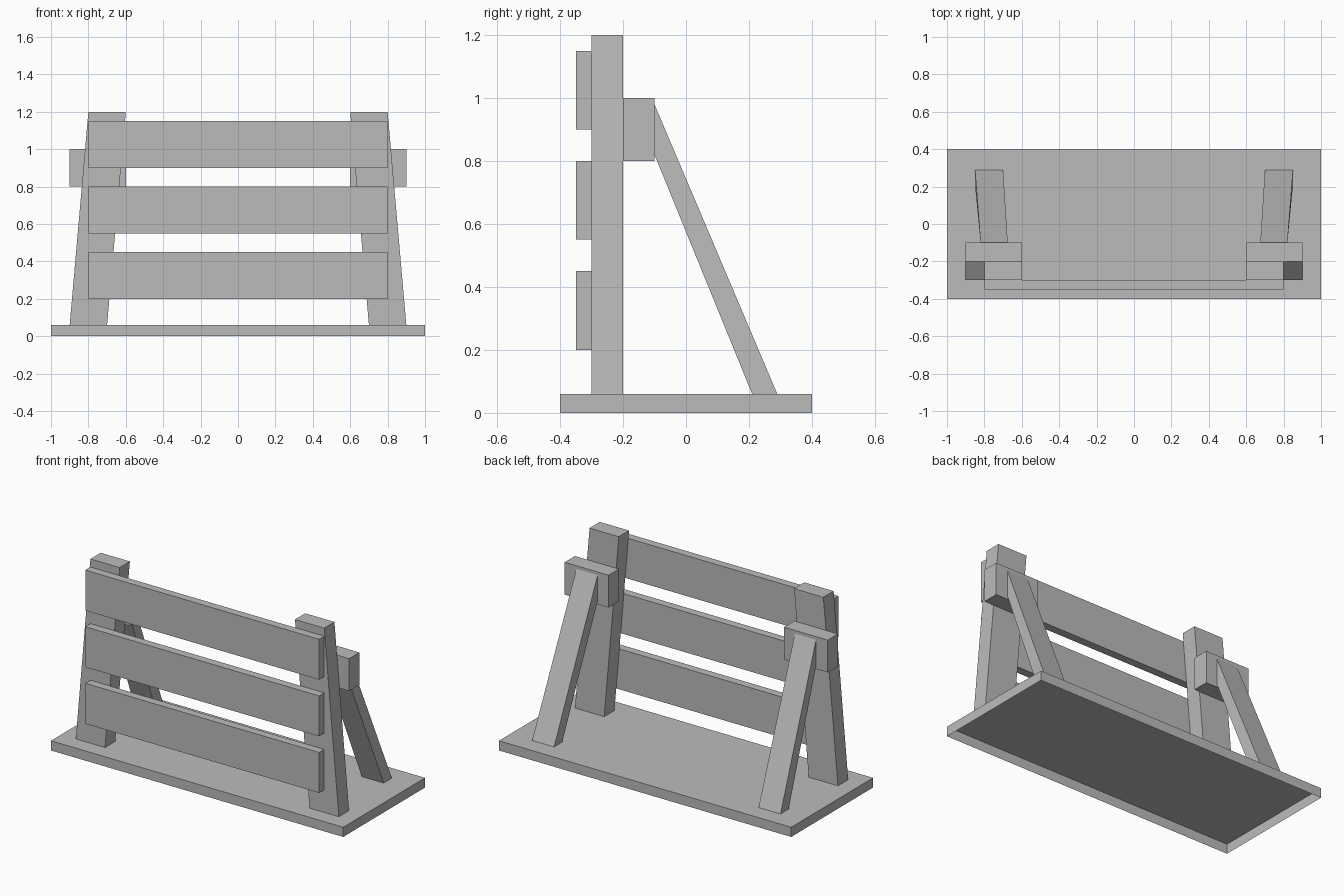
import bpy
import bmesh

cube = bpy.data.objects.get("Cube")
if cube:
    bpy.data.objects.remove(cube, do_unlink=True)

grey = bpy.data.materials.new("plain grey")
grey.use_nodes = True
grey.diffuse_color = (0.5, 0.5, 0.5, 1)
grey.node_tree.nodes["Principled BSDF"].inputs["Base Color"].default_value = (0.5, 0.5, 0.5, 1)


def loft(name, start, end, open_start=False):
    """Six-sided beam between two four-cornered ends."""
    bm = bmesh.new()
    a = [bm.verts.new(p) for p in start]
    b = [bm.verts.new(p) for p in end]
    for i in range(4):
        j = (i + 1) % 4
        bm.faces.new((a[i], a[j], b[j], b[i]))
    bm.faces.new(b)
    cap = bm.faces.new(a[::-1])
    bmesh.ops.recalc_face_normals(bm, faces=bm.faces)
    if open_start:
        bmesh.ops.delete(bm, geom=[cap], context='FACES_ONLY')
    mesh = bpy.data.meshes.new(name)
    bm.to_mesh(mesh)
    bm.free()
    mesh.materials.append(grey)
    obj = bpy.data.objects.new(name, mesh)
    bpy.context.collection.objects.link(obj)
    return obj


def rect(x0, x1, y0, y1, z):
    return [(x0, y0, z), (x1, y0, z), (x1, y1, z), (x0, y1, z)]


def box(name, x, y, z, open_bottom=False):
    return loft(name, rect(*x, *y, z[0]), rect(*x, *y, z[1]), open_bottom)


# Base plate, hollow underneath
TOP = 0.06
box("base", (-1, 1), (-0.4, 0.4), (0, TOP), open_bottom=True)

# Three horizontal boards
for label, z in (("lower", 0.2), ("middle", 0.55), ("upper", 0.9)):
    box(label + "_board", (-0.8, 0.8), (-0.35, -0.3), (z, z + 0.25))

# Leaning posts, blocks and rear braces on each side
for side, s in (("left", 1), ("right", -1)):
    loft(side + "_post",
         rect(s * 0.7, s * 0.9, -0.3, -0.2, TOP),
         rect(s * 0.6, s * 0.8, -0.3, -0.2, 1.2), open_start=True)
    box(side + "_block", (s * 0.6, s * 0.9), (-0.2, -0.1), (0.8, 1.0))
    inner, outer = s * 0.675, s * 0.82
    loft(side + "_brace",
         rect(s * 0.7, s * 0.85, 0.21, 0.29, TOP),
         [(inner, -0.1, 0.82), (outer, -0.1, 0.82),
          (outer, -0.1, 0.98), (inner, -0.1, 0.98)], open_start=True)
